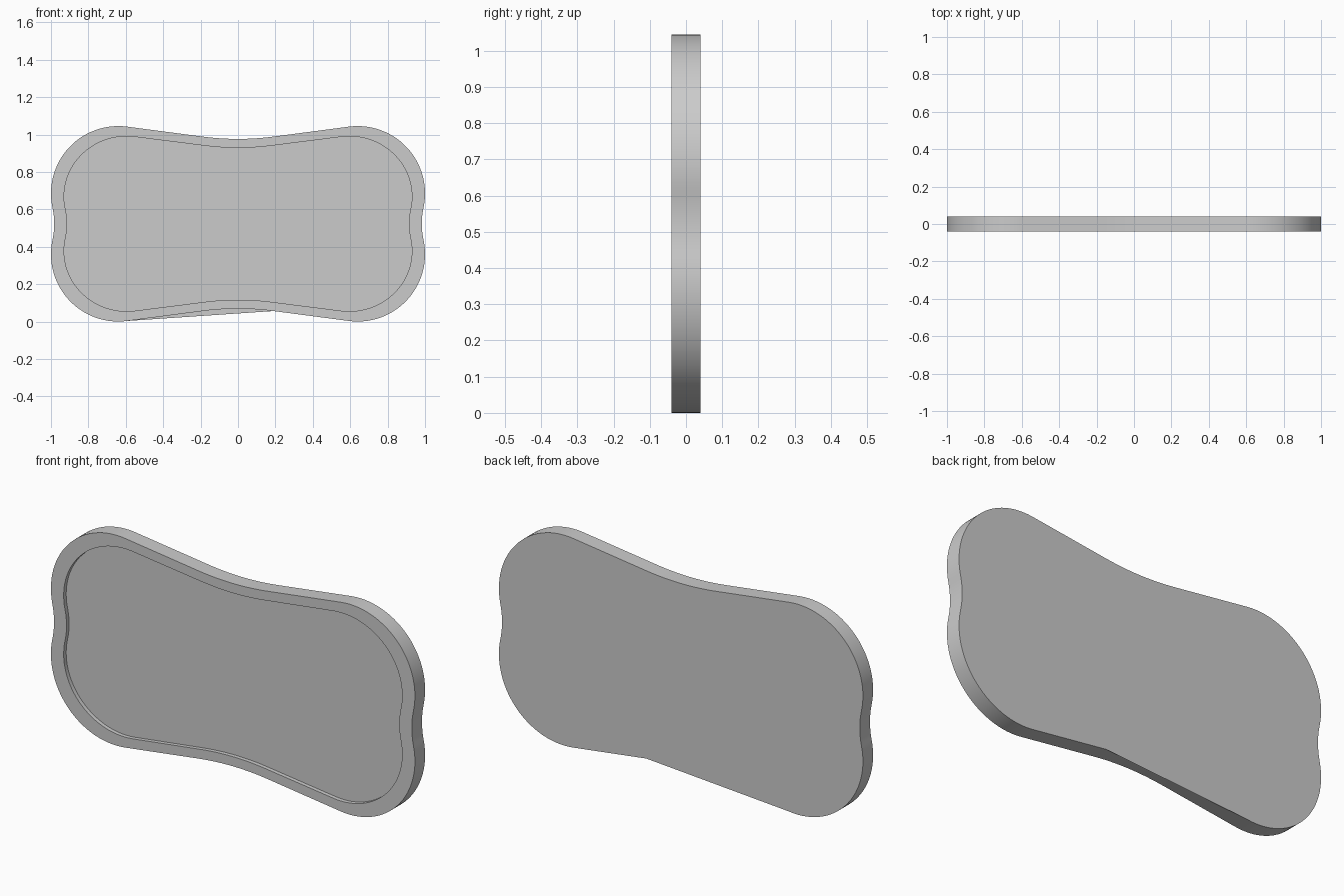
import bpy, bmesh, math

if "Cube" in bpy.data.objects:
    bpy.data.objects.remove(bpy.data.objects["Cube"])

H = 1.045          # total height
C = H / 2          # mid height
R = 0.36           # corner radius
CX, CZ = 1 - R, C - R
A_TOP, A_SIDE = math.radians(7.5), math.radians(12)
Y_FRONT, Y_BACK, RECESS = -0.04, 0.04, 0.02


def bezier(p, q, r, n):
    return [tuple((1 - t) ** 2 * a + 2 * t * (1 - t) * b + t * t * c for a, b, c in zip(p, q, r))
            for t in (i / n for i in range(n + 1))]


def quarter():
    """Upper right quarter, from the top waist to the side waist, around the centre."""
    a0, a1 = math.pi / 2 + A_TOP, -A_SIDE
    arc = [(CX + R * math.cos(a0 + (a1 - a0) * i / 28), CZ + R * math.sin(a0 + (a1 - a0) * i / 28))
           for i in range(29)]
    # shallow dip along the top edge
    sx, sz = arc[0]
    s = math.tan(A_TOP)
    wx = 0.19
    wz = sz - s * (sx - wx)
    dip = bezier((0, wz - s * wx / 2), (wx / 2, wz - s * wx / 2), (wx, wz), 6)
    # shallow dip at the side
    ex, ez = arc[-1]
    d = ex - math.tan(A_SIDE) * ez / 2
    side = bezier((ex, ez), (d, ez / 2), (d, 0), 6)
    return dip + arc + side[1:]


q = quarter()
half = q + [(x, -z) for x, z in reversed(q[:-1])]
outline = half + [(-x, z) for x, z in reversed(half[1:-1])]

bm = bmesh.new()


def ring(y, kx=1, kz=1):
    return [bm.verts.new((x * kx, y, C + z * kz)) for x, z in outline]


def bridge(a, b):
    n = len(a)
    for i in range(n):
        bm.faces.new((a[i], a[(i + 1) % n], b[(i + 1) % n], b[i]))


# back plate, outer wall, front rim, recess wall and recessed panel
back = ring(Y_BACK)
front = ring(Y_FRONT)
lip = ring(Y_FRONT, 0.93, 0.895)
floor = ring(Y_FRONT + RECESS, 0.93, 0.895)
for a, b in ((back, front), (front, lip), (lip, floor)):
    bridge(a, b)
bm.faces.new(back)
bm.faces.new(floor)
bmesh.ops.recalc_face_normals(bm, faces=bm.faces)

# back sheet spanning part of the lower dip
span = [bm.verts.new(v.co) for v in back if v.co.z < 0.1 and -0.617 < v.co.x < 0.195]
sheet = bm.faces.new(span)
sheet.normal_update()
if sheet.normal.y < 0:
    sheet.normal_flip()

mesh = bpy.data.meshes.new("framed_panel")
bm.to_mesh(mesh)
bm.free()
panel = bpy.data.objects.new("framed_panel", mesh)
bpy.context.collection.objects.link(panel)
bpy.context.view_layer.objects.active = panel
panel.select_set(True)
bpy.ops.object.shade_smooth_by_angle(angle=math.radians(30))
